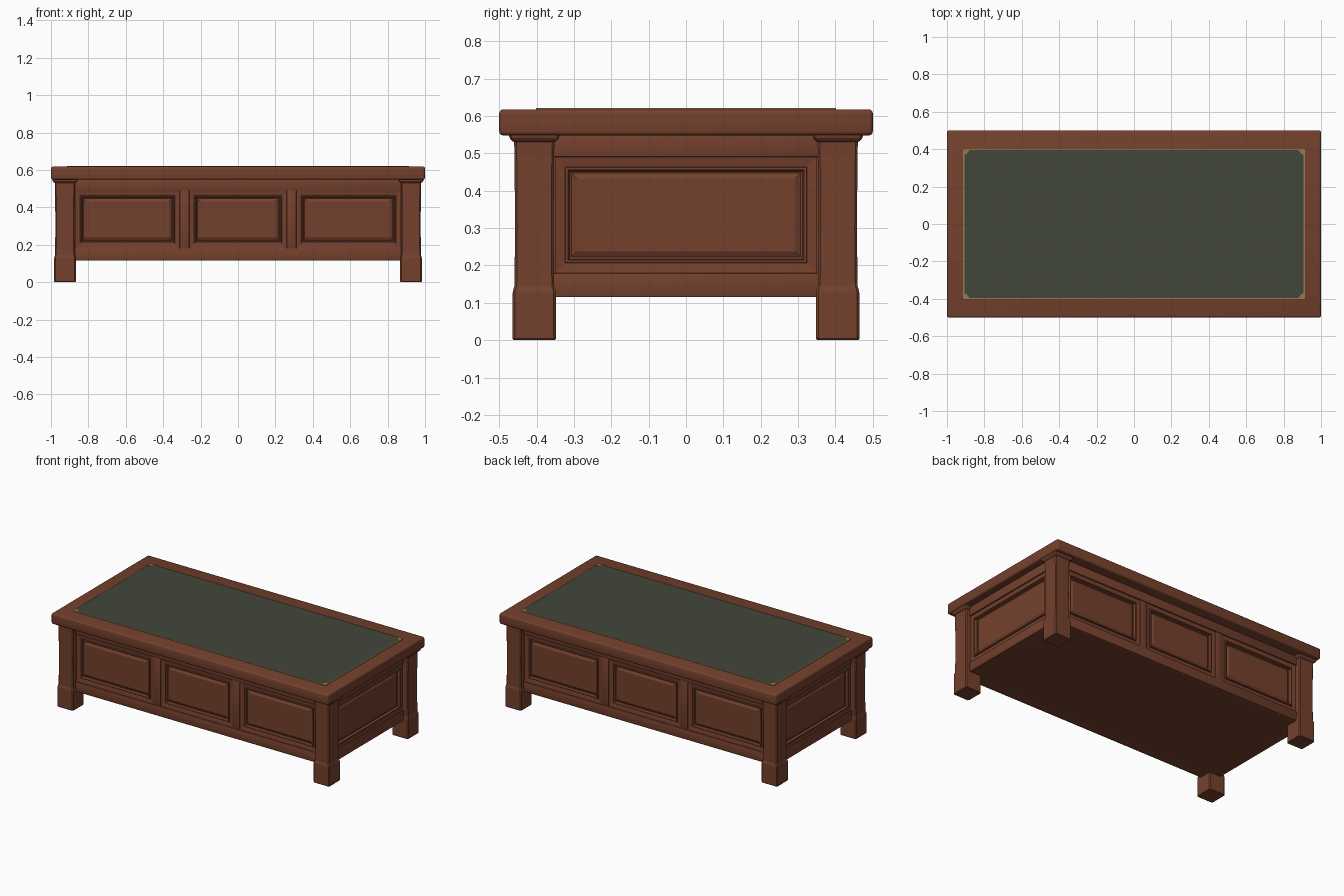
import bpy, bmesh, math
from mathutils import Matrix, Vector

if "Cube" in bpy.data.objects:
    bpy.data.objects.remove(bpy.data.objects["Cube"])


def material(name, rgb):
    m = bpy.data.materials.new(name)
    m.diffuse_color = (*rgb, 1)
    m.use_nodes = True
    m.node_tree.nodes["Principled BSDF"].inputs["Base Color"].default_value = m.diffuse_color
    return m


WOOD = material("red_brown_wood", (0.175, 0.052, 0.026))
GREEN = material("dark_green_leather", (0.053, 0.062, 0.043))
GOLD = material("antique_gold", (0.32, 0.19, 0.08))


def finish(name, bm, mat, matrix=None):
    if matrix:
        bm.transform(matrix)
    bmesh.ops.recalc_face_normals(bm, faces=bm.faces)
    me = bpy.data.meshes.new(name)
    bm.to_mesh(me)
    bm.free()
    me.materials.append(mat)
    ob = bpy.data.objects.new(name, me)
    bpy.context.collection.objects.link(ob)
    return ob


def box(name, lo, hi, mat=WOOD, bevel=0.0, segs=2, matrix=None):
    bm = bmesh.new()
    bmesh.ops.create_cube(bm, size=1)
    for v in bm.verts:
        v.co = Vector([lo[i] if v.co[i] < 0 else hi[i] for i in range(3)])
    if bevel:
        bmesh.ops.bevel(bm, geom=bm.edges[:], offset=bevel, segments=segs,
                        profile=0.5, affect='EDGES')
    ob = finish(name, bm, mat, matrix)
    if bevel:
        for o in bpy.context.selected_objects:
            o.select_set(False)
        bpy.context.view_layer.objects.active = ob
        ob.select_set(True)
        bpy.ops.object.shade_smooth_by_angle(angle=math.radians(35))
    return ob


def loft(name, rings, mat=WOOD, matrix=None, cap_start=True):
    bm = bmesh.new()
    loops = [[bm.verts.new(p) for p in r] for r in rings]
    for a, b in zip(loops, loops[1:]):
        n = len(a)
        for i in range(n):
            bm.faces.new((a[i], a[(i + 1) % n], b[(i + 1) % n], b[i]))
    bm.faces.new(loops[-1])
    if cap_start:
        bm.faces.new(loops[0][::-1])
    return finish(name, bm, mat, matrix)


# Moulded panel: (inset, outward depth) steps of concentric rectangles
PANEL = [(0, -0.04), (0, -0.008), (0.026, -0.012), (0.028, -0.005), (0.034, -0.005),
         (0.038, -0.020), (0.043, -0.022), (0.058, -0.014)]


def panel(name, u0, u1, z0, z1, matrix):
    rings = [[(u0 + i, -d, z0 + i), (u1 - i, -d, z0 + i),
              (u1 - i, -d, z1 - i), (u0 + i, -d, z1 - i)] for i, d in PANEL]
    loft(name, rings, matrix=matrix)


# Closed carcass behind the panels
box("carcass", (-0.925, -0.405, 0.115), (0.925, 0.405, 0.55))

# Four walls: rails, stiles and panels
LONG = ([(-0.87, -0.312), (-0.26, 0.26), (0.312, 0.87)], [-0.286, 0.286], 0.88, 0.432)
SHORT = ([(-0.35, 0.35)], [], 0.36, 0.952)
for k, side in enumerate(("front", "right", "back", "left")):
    panels, stiles, half, dist = SHORT if k % 2 else LONG
    mat = Matrix.Rotation(k * math.pi / 2, 4, 'Z') @ Matrix.Translation((0, -dist, 0))
    box(side + "_bottom_rail", (-half, 0, 0.115), (half, 0.05, 0.18), bevel=0.004, matrix=mat)
    box(side + "_top_rail", (-half, 0, 0.49), (half, 0.05, 0.552), bevel=0.004, matrix=mat)
    for s in stiles:
        box(side + "_stile", (s - 0.026, 0.003, 0.178), (s + 0.026, 0.05, 0.492),
            bevel=0.003, matrix=mat)
    for u0, u1 in panels:
        panel(side + "_panel", u0, u1, 0.18, 0.49, mat)

# Corner posts with block feet and flared caps
POST = [(0, 0.055), (0.004, 0.058), (0.126, 0.058), (0.132, 0.057), (0.146, 0.053),
        (0.30, 0.0515), (0.50, 0.053), (0.530, 0.054), (0.534, 0.060), (0.541, 0.066),
        (0.550, 0.068)]
for sx in (-1, 1):
    for sy in (-1, 1):
        rings = []
        for z, h in POST:
            c = h - 0.006
            rings.append([(sx * 0.925 + x, sy * 0.406 + y, z) for x, y in
                          ((h, -c), (h, c), (c, h), (-c, h), (-h, c), (-h, -c), (-c, -h), (c, -h))])
        loft("corner_post", rings)

# Table top with eased edges
box("table_top", (-1, -0.5, 0.548), (1, 0.5, 0.618), bevel=0.011, segs=3)

# Leather inlay and gold border
X, Y = 0.91, 0.398
box("leather_inlay", (-X, -Y, 0.614), (X, Y, 0.621), GREEN)
W = 0.006
for s in (-1, 1):
    box("gold_border", (-X, s * Y - W / 2, 0.615), (X, s * Y + W / 2, 0.622), GOLD)
    box("gold_border", (s * X - W / 2, -Y, 0.615), (s * X + W / 2, Y, 0.622), GOLD)
    for t in (-1, 1):
        # Small corner ornament
        pts = ((0, 0), (0.032, 0), (0.024, 0.012), (0.012, 0.024), (0, 0.032))
        loft("gold_corner", [[(s * (X - a), t * (Y - b), z) for a, b in pts]
                             for z in (0.616, 0.622)], GOLD)
